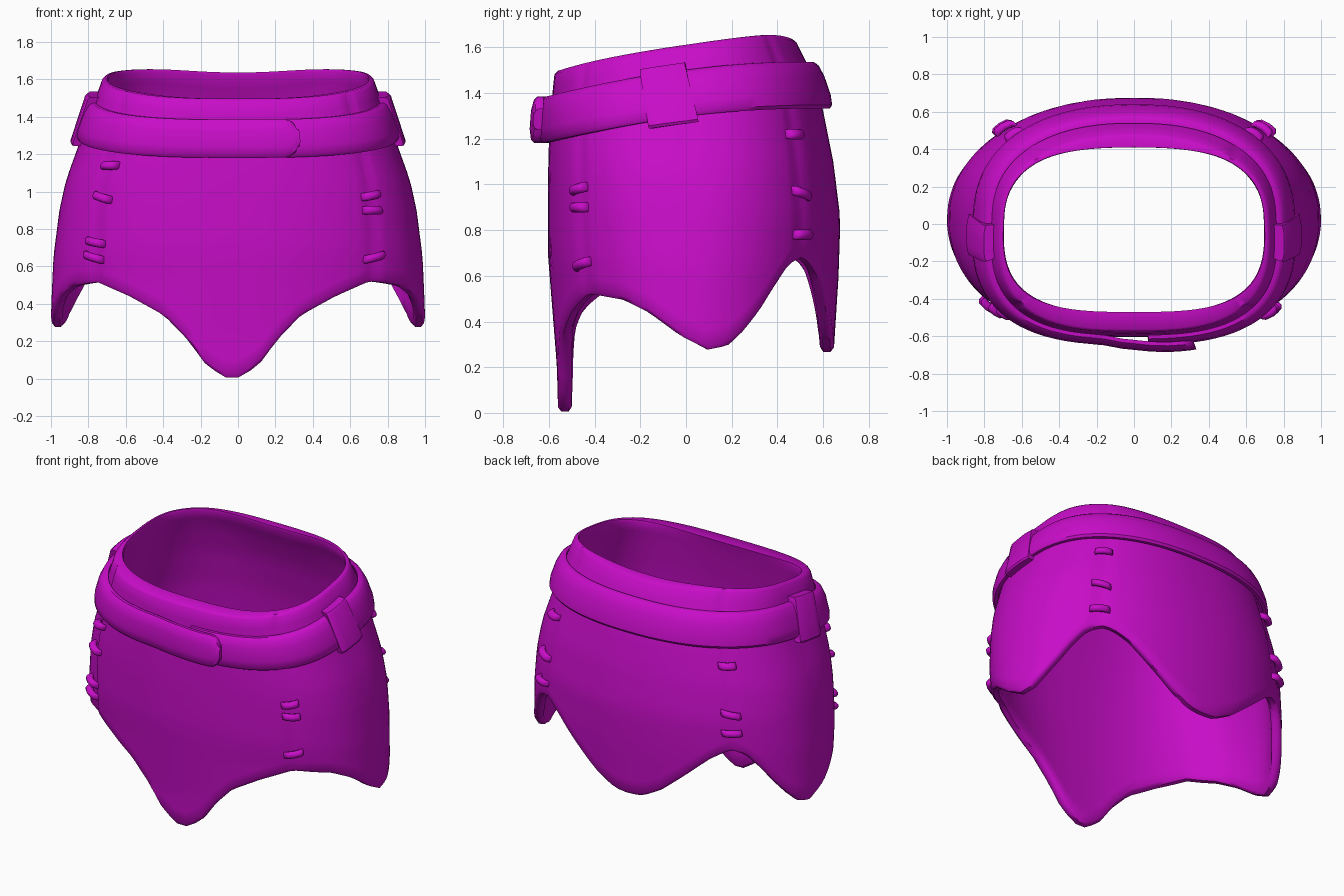
import bpy, bmesh
from math import sin, cos, pi, radians, exp, sqrt

if "Cube" in bpy.data.objects:
    bpy.data.objects.remove(bpy.data.objects["Cube"])

magenta = bpy.data.materials.new("magenta_leather")
magenta.use_nodes = True
color = (0.58, 0.004, 0.58, 1)
magenta.diffuse_color = color
magenta.node_tree.nodes["Principled BSDF"].inputs["Base Color"].default_value = color

# Silhouette of the garment: height -> half width, front depth, back depth
SIDE = [(0, .99), (.35, 1.0), (.65, .987), (.9, .955), (1.06, .92), (1.26, .848), (1.5, .762), (1.63, .715)]
FRONT = [(0, .56), (.2, .565), (.7, .605), (1, .605), (1.2, .6), (1.4, .585), (1.52, .572)]
BACK = [(.27, .647), (.6, .668), (.85, .676), (1.1, .645), (1.34, .597), (1.52, .535), (1.65, .47)]
# Hem height across each panel
HEM_FRONT = [(0, 0), (.07, .01), (.2, .08), (.33, .21), (.5, .34), (.75, .44), (1, .52)]
HEM_SIDE = [(-.42, .52), (-.28, .495), (-.17, .44), (-.03, .34), (.1, .277), (.19, .295),
            (.26, .36), (.33, .45), (.4, .57), (.45, .65), (.5, .68)]
HEM_BACK = [(0, .265), (.15, .275), (.35, .35), (.6, .49), (.8, .61), (.92, .66), (1, .68)]
# Seam angles: back left, back right, front right, front left
SEAMS = [radians(a) for a in (46, 134, 222, 314)]


def interp(table, v):
    if v <= table[0][0]:
        return table[0][1]
    for (x0, y0), (x1, y1) in zip(table, table[1:]):
        if v <= x1:
            return y0 + (y1 - y0) * (v - x0) / (x1 - x0)
    return table[-1][1]


def surf(t, z, off=0.0):
    """Point at angle t and height z, pushed out from the garment by off."""
    c, s = cos(t), sin(t)
    upper = max(0, min(1, z - .5))
    e = 2 / (2.1 + .22 * upper if s > 0 else 2.25 + .65 * upper)
    x = (interp(SIDE, z) + off) * abs(c) ** e * (1 if c > 0 else -1)
    depth = interp(BACK, z) - .03 if s > 0 else interp(FRONT, z) + .03
    y = .03 + (depth + off) * abs(s) ** e * (1 if s > 0 else -1)
    return x, y, z


def loft(name, rings, closed=False, angle=40):
    bm = bmesh.new()
    vs = [[bm.verts.new(p) for p in ring] for ring in rings]
    n = len(vs[0])
    pairs = list(zip(vs, vs[1:])) + ([(vs[-1], vs[0])] if closed else [])
    for a, b in pairs:
        for i in range(n):
            j = (i + 1) % n
            bm.faces.new((a[i], a[j], b[j], b[i]))
    if not closed:
        bm.faces.new(vs[0])
        bm.faces.new(vs[-1])
    bmesh.ops.recalc_face_normals(bm, faces=bm.faces)
    mesh = bpy.data.meshes.new(name)
    bm.to_mesh(mesh)
    bm.free()
    mesh.materials.append(magenta)
    ob = bpy.data.objects.new(name, mesh)
    bpy.context.collection.objects.link(ob)
    bpy.ops.object.select_all(action="DESELECT")
    ob.select_set(True)
    bpy.context.view_layer.objects.active = ob
    bpy.ops.object.shade_smooth_by_angle(angle=radians(angle))


def hem(t):
    x, y, _ = surf(t, .5)
    if SEAMS[2] < t < SEAMS[3]:
        return interp(HEM_FRONT, abs(x + .03) / .74)
    if SEAMS[0] < t < SEAMS[1]:
        return interp(HEM_BACK, abs(x + .02) / .69)
    return interp(HEM_SIDE, y)


def rim(t):
    y, s = surf(t, 1.57)[1], sin(t)
    return 1.612 + .14 * y - .07 * y * y - .028 * max(0, s) ** 8 - .012 * max(0, -s) ** 4


# Skirt: a thick wall with pointed hem panels, creased along four seams
COLS, ROWS = 128, 18
rings = []
for k in range(COLS):
    t = 2 * pi * k / COLS
    lo, hi = hem(t), rim(t)
    crease = -.012 * sum(exp(-((t - s) / .035) ** 2) for s in SEAMS)
    thick = .032 + .08 * max(0, -sin(t)) ** 2 + .042 * max(0, sin(t)) ** 6
    zs = [lo + .02 + (hi - lo - .035) * r / ROWS for r in range(ROWS + 1)]
    ring = [surf(t, z, crease) for z in zs]
    ring += [surf(t, hi, -.012), surf(t, hi, -thick + .008)]
    ring += [surf(t, z, -.06 - (thick - .06) * max(0, (z - 1) / .6)) for z in reversed(zs)]
    ring += [surf(t, lo, -.046), surf(t, lo, -.014)]
    rings.append(ring)
loft("skirt", rings, closed=True, angle=50)


def belt_z(t):
    y = surf(t, 1.39)[1]
    return 1.4 + .13 * y - .12 * y * y


# Belt: one strap round the waist whose rounded tip overlaps itself in front
SECTION = [(-1, .0), (-1, .02), (-.85, .034), (-.4, .043), (.4, .043), (.85, .034), (1, .02), (1, .0)]
start, end = radians(-88), radians(-90 + 360 + 14)
steps = [i / 96 for i in range(95)] + [.986, .989, .992, .995, .997, .999, 1]
rings = []
for f in steps:
    t = start + (end - start) * f
    tip = max(0, (f - .986) / .014)
    half = .102 * max(.45, sqrt(max(0, 1 - tip ** 3)))
    lift = .04 * max(0, min(1, (f - .946) / .026)) + .012 * max(0, sin(t)) + .008 * max(0, -sin(t))
    zc = belt_z(t)
    rings.append([surf(t, zc + half * h, o + lift) for h, o in SECTION])
loft("belt", rings)

# Belt loops: slanted plates on both sides
PLATE = [(-.13, -.01), (-.13, .043), (-.118, .053), (.118, .061), (.13, .051), (.13, -.01)]
for side, label in ((1, "left"), (-1, "right")):
    rings = []
    for i in range(7):
        a = -.1 + (i - 3) / 3 * .105
        t = a if side > 0 else pi - a
        edge = .008 if i in (0, 6) else 0
        rings.append([surf(t - side * h * .16, belt_z(t) + h, o - (edge if o > 0 else 0))
                      for h, o in PLATE])
    loft("belt_loop_" + label, rings)

# Stitches: short bent cords bridging each seam (height, slant, shift along the waist)
ARCH = [(-1, -.012, .6), (-.95, .006, .9), (-.65, .02, 1), (0, .024, 1),
        (.65, .02, 1), (.95, .006, .9), (1, -.012, .6)]
STITCHES = {
    "back_left": (SEAMS[0], [(1.22, 0, -.01), (.96, -.014, 0), (.78, 0, 0)]),
    "back_right": (SEAMS[1], [(1.22, 0, .01), (.92, -.012, 0), (.8, 0, 0)]),
    "front_right": (SEAMS[2], [(1.14, 0, .07), (.97, -.015, .05), (.73, -.01, .01), (.65, -.015, 0)]),
    "front_left": (SEAMS[3], [(.98, .01, 0), (.9, 0, 0), (.65, .014, 0)]),
}
for label, (seam, cords) in STITCHES.items():
    for number, (z, slant, shift) in enumerate(cords, 1):
        rings = []
        for u, off, r in ARCH:
            rings.append([surf(seam + shift + u * .08, z + u * slant + .023 * r * cos(q * pi / 5),
                               off + .022 * r * sin(q * pi / 5)) for q in range(10)])
        loft(f"stitch_{label}_{number}", rings, angle=70)
